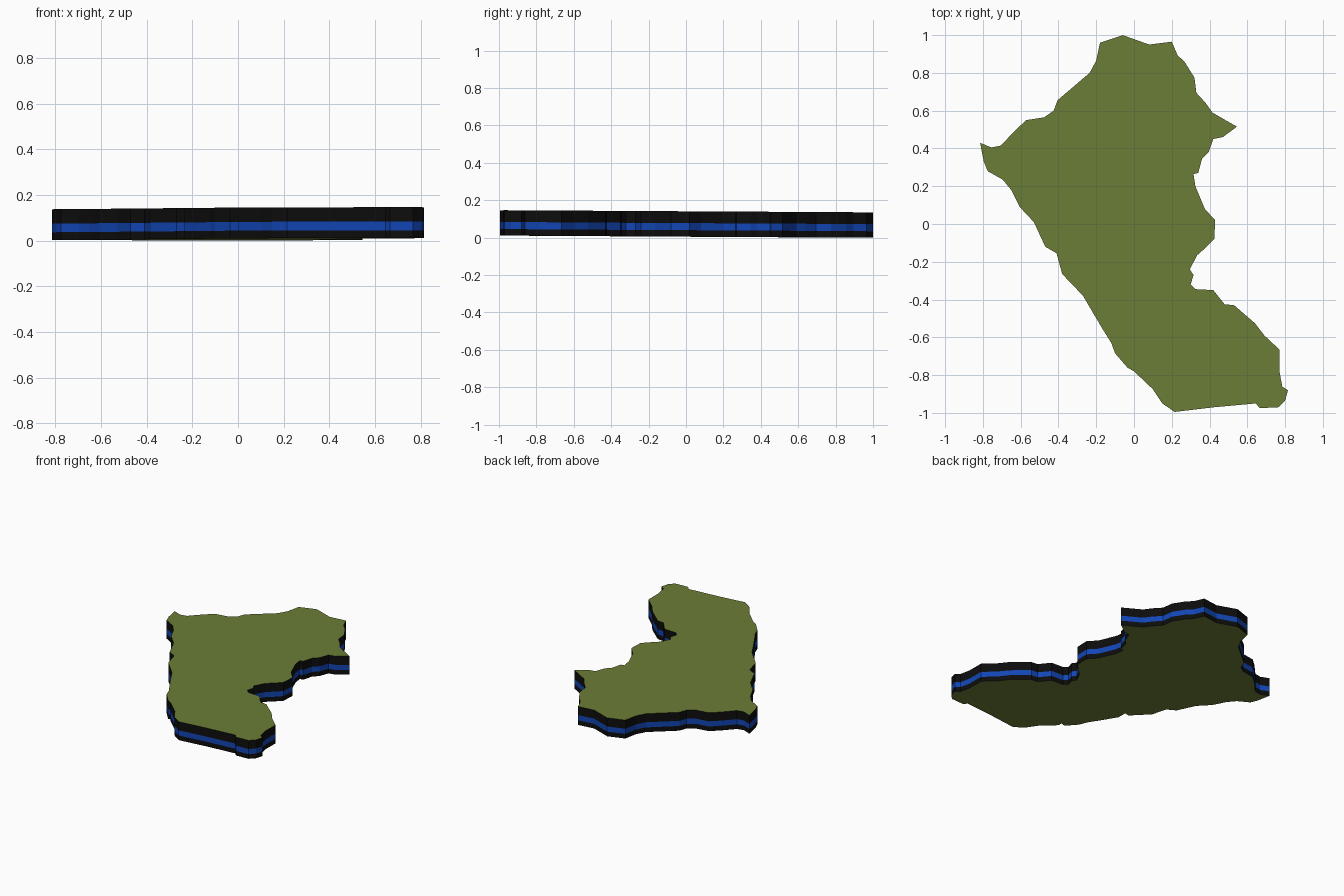
import bpy, bmesh

# Coastline seen from above, clockwise from the north-west corner
OUTLINE = [
    (-.18, .96), (-.06, 1.0), (.08, .95), (.20, .965), (.23, .895), (.27, .855),
    (.32, .775), (.33, .695), (.38, .64), (.415, .59), (.545, .515), (.47, .46),
    (.42, .45), (.395, .38), (.36, .345), (.34, .27), (.315, .265), (.325, .20),
    (.375, .08), (.43, .02), (.425, -.08), (.38, -.125), (.335, -.165),
    (.295, -.24), (.315, -.27), (.30, -.32), (.325, -.345), (.42, -.35),
    (.48, -.425), (.53, -.43), (.64, -.525), (.69, -.59), (.77, -.665),
    (.77, -.78), (.785, -.86), (.815, -.88), (.80, -.935), (.765, -.97),
    (.665, -.975), (.645, -.95), (.425, -.97), (.215, -.995), (.15, -.95),
    (.10, -.875), (0, -.78), (0, -.75), (-.035, -.76), (-.10, -.685),
    (-.12, -.63), (-.17, -.55), (-.235, -.44), (-.235, -.37), (-.27, -.38),
    (-.38, -.265), (-.41, -.155), (-.47, -.12), (-.53, .01), (-.605, .09),
    (-.65, .18), (-.695, .235), (-.775, .28), (-.795, .33), (-.815, .43),
    (-.755, .405), (-.705, .415), (-.63, .495), (-.57, .55), (-.475, .565),
    (-.425, .60), (-.405, .655), (-.235, .80), (-.20, .865),
]


def material(name, rgb):
    m = bpy.data.materials.new(name)
    m.diffuse_color = (*rgb, 1)
    return m


OLIVE = material("olive", (0.147, 0.205, 0.037))
BLACK = material("black", (0.004, 0.004, 0.004))
BLUE = material("blue", (0.006, 0.06, 0.46))


def ring(bm, h):
    # The whole slab leans very slightly down toward the back
    return [bm.verts.new((x, y, 0.0055 - 0.0055 * y + 0.001 * x + h)) for x, y in OUTLINE]


def finish(bm, name, mat):
    me = bpy.data.meshes.new(name)
    bm.to_mesh(me)
    bm.free()
    me.materials.append(mat)
    bpy.context.collection.objects.link(bpy.data.objects.new(name, me))


def band(name, low, high, mat):
    bm = bmesh.new()
    a, b = ring(bm, low), ring(bm, high)
    for i in range(len(a)):
        j = (i + 1) % len(a)
        bm.faces.new((a[j], a[i], b[i], b[j]))
    finish(bm, name, mat)


def cap(name, h, mat, up):
    bm = bmesh.new()
    r = ring(bm, h)
    face = bm.faces.new(r[::-1] if up else r)
    bmesh.ops.triangulate(bm, faces=[face])
    finish(bm, name, mat)


# Flat land surface and underside
cap("land_surface", 0.135, OLIVE, True)
cap("underside", 0.0, OLIVE, False)

# Striped side wall
band("lower_black_band", 0.0, 0.034, BLACK)
band("blue_band", 0.034, 0.072, BLUE)
band("upper_black_band", 0.072, 0.135, BLACK)
